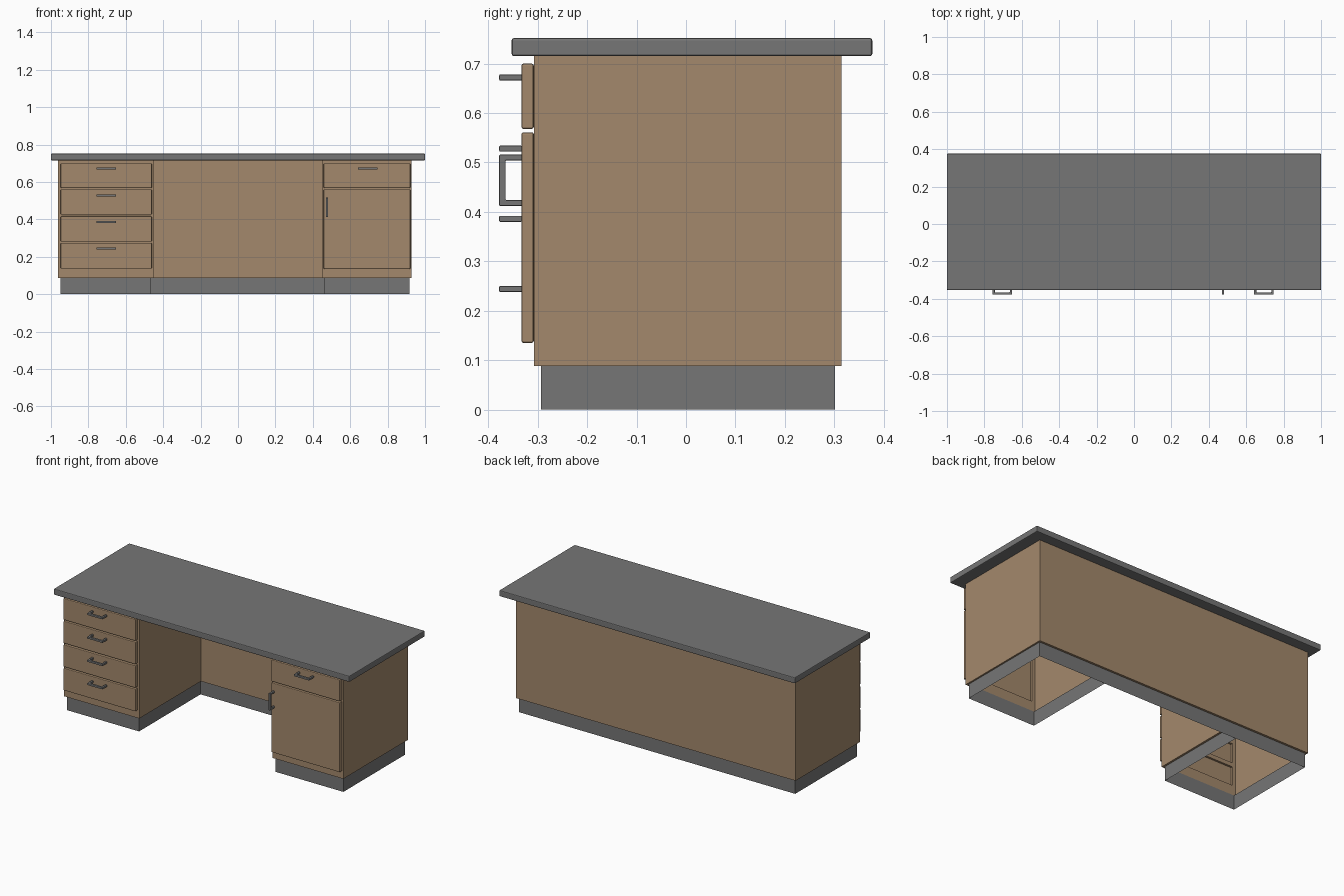
import bpy, bmesh

if "Cube" in bpy.data.objects:
    bpy.data.objects.remove(bpy.data.objects["Cube"])


def material(name, rgb):
    m = bpy.data.materials.new(name)
    m.diffuse_color = (*rgb, 1)
    m.use_nodes = True
    m.node_tree.nodes["Principled BSDF"].inputs["Base Color"].default_value = m.diffuse_color
    return m


WOOD = material("brown wood", (0.37, 0.25, 0.15))
GREY = material("grey", (0.18, 0.18, 0.18))


def finish(name, bm, mat, bevel=0.0, segments=2):
    mesh = bpy.data.meshes.new(name)
    bm.to_mesh(mesh)
    bm.free()
    mesh.materials.append(mat)
    ob = bpy.data.objects.new(name, mesh)
    bpy.context.collection.objects.link(ob)
    if bevel:
        mod = ob.modifiers.new("soft edges", 'BEVEL')
        mod.width = bevel
        mod.segments = segments
    return ob


def add_box(bm, x, y, z):
    verts = bmesh.ops.create_cube(bm, size=1)['verts']
    for v in verts:
        for i, (lo, hi) in enumerate((x, y, z)):
            v.co[i] = lo if v.co[i] < 0 else hi


def box(name, x, y, z, mat, bevel=0.0):
    bm = bmesh.new()
    add_box(bm, x, y, z)
    return finish(name, bm, mat, bevel)


def wall_strip(name, levels, mat, skip=()):
    """Join closed outlines, listed from low to high, into outward-facing walls."""
    bm = bmesh.new()
    rings = [[bm.verts.new((x, y, z)) for x, y in pts] for pts, z in levels]
    n = len(rings[0])
    for lo, hi in zip(rings, rings[1:]):
        for i in range(n):
            j = (i + 1) % n
            if i not in skip:
                bm.faces.new((lo[j], lo[i], hi[i], hi[j]))
    return finish(name, bm, mat)


def u_outline(x0, x1, x2, x3, front, knee, back):
    return [(x0, front), (x0, back), (x3, back), (x3, front),
            (x2, front), (x2, knee), (x1, knee), (x1, front)]


FRONT = -0.308
body = u_outline(-0.962, -0.452, 0.449, 0.928, FRONT, 0.288, 0.315)
base = u_outline(-0.95, -0.464, 0.459, 0.918, -0.293, 0.301, 0.302)

# Hollow carcass, open underneath, and the recessed plinth
wall_strip("carcass", [(body, 0.088), (body, 0.716)], WOOD, skip=(3, 7))
wall_strip("carcass_underside", [(base, 0.088), (body, 0.088)], WOOD)
wall_strip("plinth", [(base, 0.0), (base, 0.088)], GREY)

# Worktop
box("worktop", (-1, 1), (-0.353, 0.377), (0.715, 0.752), GREY, 0.005)


def face_frame(name, x0, x1, rails):
    bm = bmesh.new()
    y = (FRONT, FRONT + 0.012)
    add_box(bm, (x0, x0 + 0.02), y, (0.088, 0.716))
    add_box(bm, (x1 - 0.02, x1), y, (0.088, 0.716))
    for z in rails:
        add_box(bm, (x0 + 0.02, x1 - 0.02), y, z)
    finish(name, bm, WOOD)


def handle(name, c, z, upright=False):
    """Squared bow handle: a bar standing off on two legs."""
    h, t, y0, y1 = 0.052, 0.006, -0.378, -0.332
    bm = bmesh.new()
    # U profile in (length, y), swept across the handle thickness
    profile = [(-h, y1), (-h, y0), (h, y0), (h, y1),
               (h - 0.012, y1), (h - 0.012, y0 + 0.013),
               (-h + 0.012, y0 + 0.013), (-h + 0.012, y1)]

    def point(a, y, b):
        return (c + b, y, z + a) if upright else (c + a, y, z + b)

    lo = [bm.verts.new(point(a, y, -t)) for a, y in profile]
    hi = [bm.verts.new(point(a, y, t)) for a, y in profile]
    bm.faces.new(lo)
    bm.faces.new(hi)
    for i in range(8):
        j = (i + 1) % 8
        bm.faces.new((lo[i], lo[j], hi[j], hi[i]))
    bmesh.ops.recalc_face_normals(bm, faces=bm.faces)
    finish(name, bm, GREY, 0.002)


def front_panel(name, x, z):
    box(name, x, (-0.333, FRONT), z, WOOD, 0.004)


# Face frames of both pedestals
drawers = [(0.568, 0.700), (0.425, 0.561), (0.281, 0.417), (0.137, 0.274)]
gap_rails = [(hi[0] - 0.016, hi[0] + 0.009) for hi in drawers[:3]]
ends = [(0.088, 0.15), (0.69, 0.716)]
face_frame("left_face_frame", -0.962, -0.452, gap_rails + ends)
face_frame("right_face_frame", 0.449, 0.928, gap_rails[:1] + ends)

# Left pedestal: four drawers
for i, z in enumerate(drawers):
    front_panel(f"left_drawer_{i + 1}", (-0.948, -0.461), z)
    handle(f"left_drawer_handle_{i + 1}", -0.704, (0.672, 0.528, 0.386, 0.244)[i])

# Right pedestal: one drawer above a door
front_panel("right_drawer", (0.458, 0.921), drawers[0])
handle("right_drawer_handle", 0.694, 0.672)
front_panel("right_door", (0.458, 0.921), (0.135, 0.561))
handle("right_door_handle", 0.476, 0.464, upright=True)
